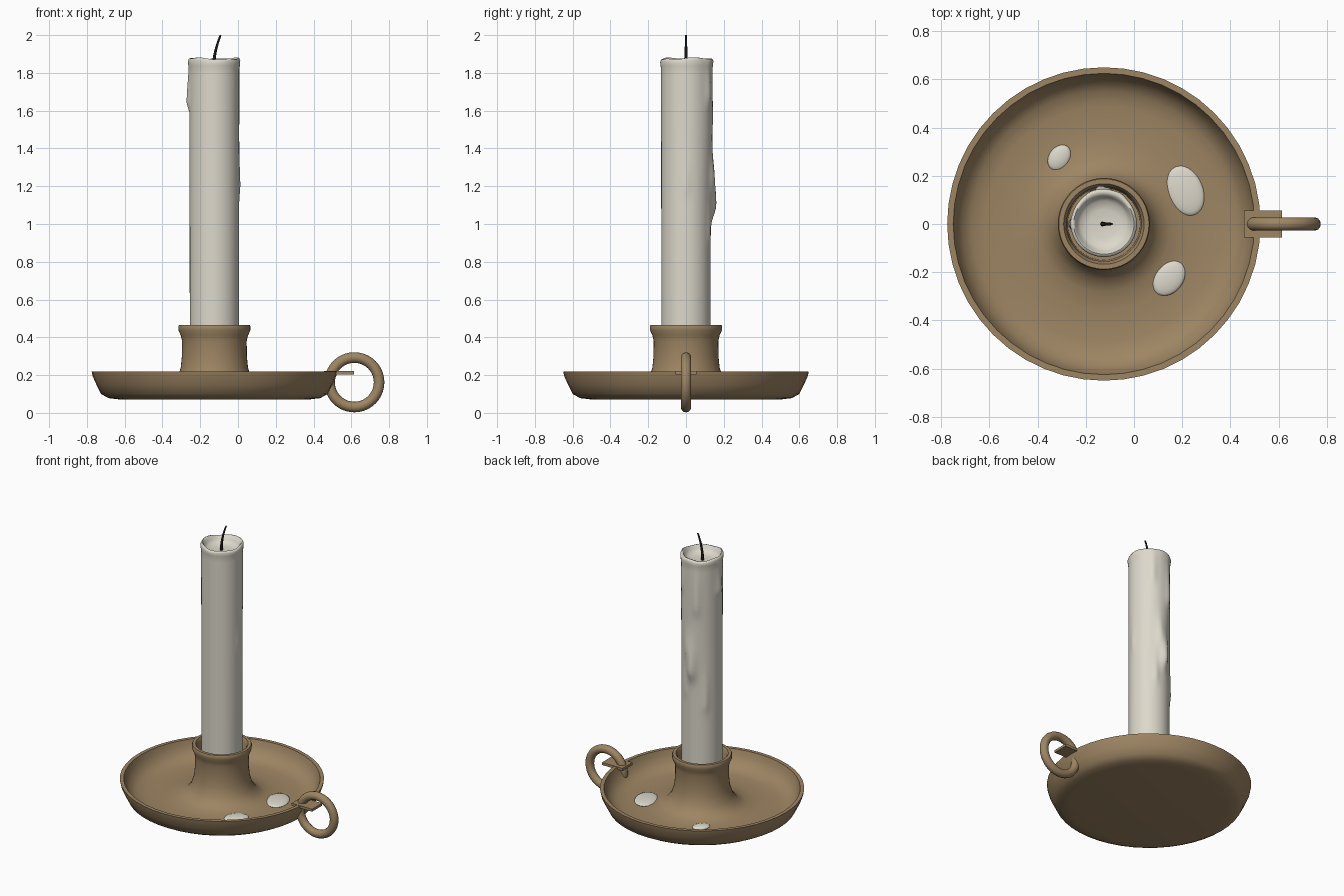
import bpy, bmesh, math
from mathutils import Vector, Matrix

if "Cube" in bpy.data.objects:
    bpy.data.objects.remove(bpy.data.objects["Cube"], do_unlink=True)

AXIS_X = -0.125


def make_material(name, rgb):
    m = bpy.data.materials.new(name)
    m.use_nodes = True
    m.diffuse_color = (*rgb, 1)
    m.node_tree.nodes["Principled BSDF"].inputs["Base Color"].default_value = (*rgb, 1)
    return m


brass = make_material("aged brass", (0.34, 0.235, 0.125))
wax = make_material("ivory wax", (0.72, 0.69, 0.60))
char = make_material("charred wick", (0.03, 0.028, 0.02))


def finish(bm, name, mat, angle=40):
    bmesh.ops.recalc_face_normals(bm, faces=bm.faces)
    me = bpy.data.meshes.new(name)
    bm.to_mesh(me)
    bm.free()
    ob = bpy.data.objects.new(name, me)
    bpy.context.collection.objects.link(ob)
    me.materials.append(mat)
    bpy.ops.object.select_all(action="DESELECT")
    ob.select_set(True)
    bpy.context.view_layer.objects.active = ob
    bpy.ops.object.shade_smooth_by_angle(angle=math.radians(angle))
    return ob


def lathe(profile, segments, shape=lambda r, z, a: (r, z)):
    """Revolve (radius, z) points; shape may displace each point by its angle."""
    bm = bmesh.new()
    rings = []
    for r, z in profile:
        if r == 0:
            rings.append([bm.verts.new((AXIS_X, 0, z))] * segments)
            continue
        ring = []
        for i in range(segments):
            a = math.tau * i / segments
            rr, zz = shape(r, z, a)
            ring.append(bm.verts.new((AXIS_X + rr * math.cos(a), rr * math.sin(a), zz)))
        rings.append(ring)
    for lo, hi in zip(rings, rings[1:]):
        for i in range(segments):
            j = (i + 1) % segments
            quad = [lo[i], lo[j], hi[j], hi[i]]
            bm.faces.new(list(dict.fromkeys(quad)))
    return bm


def tube(name, points, radii, mat, sides=10):
    """Round tube through points lying in the xz plane."""
    bm = bmesh.new()
    rings = []
    for k, p in enumerate(points):
        t = (points[min(k + 1, len(points) - 1)] - points[max(k - 1, 0)]).normalized()
        n = Vector((t.z, 0, -t.x))
        rings.append([bm.verts.new(p + radii[k] * (math.cos(math.tau * i / sides) * n
                      + math.sin(math.tau * i / sides) * Vector((0, 1, 0)))) for i in range(sides)])
    for lo, hi in zip(rings, rings[1:]):
        for i in range(sides):
            j = (i + 1) % sides
            bm.faces.new((lo[i], lo[j], hi[j], hi[i]))
    bm.faces.new(rings[0])
    bm.faces.new(rings[-1])
    return finish(bm, name, mat)


# Dish with its flared candle socket
holder = [(0, .07), (.5, .071), (.56, .078), (.6, .1), (.625, .15), (.645, .195), (.65, .22),
          (.625, .22), (.615, .185), (.59, .14), (.55, .112), (.49, .1), (.36, .1), (.28, .11),
          (.23, .135), (.197, .18), (.178, .24), (.172, .3), (.171, .38), (.178, .41),
          (.19, .437), (.191, .458), (.187, .466), (.167, .466), (.155, .445), (.15, .3), (0, .3)]
finish(lathe(holder, 48), "dish_and_socket", brass)

# Candle with runs of wax: angle, height, angular width, height above/below, bulge
RUNS = [(95, 1.10, 13, .18, .07, .030), (80, 1.25, 9, .12, .08, .014), (180, 1.64, 11, .16, .03, .015),
        (110, 1.55, 10, .25, .06, .012), (0, 1.20, 8, .12, .05, .006), (60, 1.68, 9, .18, .05, .010),
        (135, .86, 9, .2, .05, .008), (70, .95, 8, .2, .05, .007)]


def drip(r, z, a):
    deg = math.degrees(a)
    if r > .12:
        # The back of the candle is a little fuller near the top
        r += .008 * max(0, math.sin(a)) ** 3 * min(1, max(0, (z - 1.1) / .4))
        for ang, h, width, up, down, bulge in RUNS:
            da = (deg - ang + 180) % 360 - 180
            dz = (z - h) / (up if z > h else down)
            r += bulge * math.exp(-(da / width) ** 2 - dz * dz)
    if z > 1.855:
        z += .004 * math.sin(2 * a + .6) + .003 * math.sin(5 * a)
    return r, z


body = [(.13 + .002 * (i / 60), .3 + 1.52 * i / 60) for i in range(61)]
top = [(.135, 1.84), (.137, 1.862), (.133, 1.873), (.125, 1.876), (.119, 1.87),
       (.112, 1.85), (.095, 1.832), (.06, 1.824), (0, 1.822)]
finish(lathe([(0, .3)] + body + top, 64, drip), "candle", wax, 60)

# Curved wick
steps = 12
path = [Vector((-.13 + .038 * (i / steps) ** 2, 0, 1.815 + .185 * i / steps)) for i in range(steps + 1)]
tube("wick", path, [.010 - .005 * i / steps for i in range(steps + 1)], char, 8)

# Spilled wax on the dish: x, y, half length, half width, turn
for n, (x, y, a, b, turn) in enumerate([(-.31, .275, .058, .043, 55), (.213, .138, .107, .073, 112),
                                        (.145, -.225, .08, .059, 52)]):
    bm = bmesh.new()
    bmesh.ops.create_uvsphere(bm, u_segments=28, v_segments=12, radius=1)
    bmesh.ops.transform(bm, verts=bm.verts, matrix=Matrix.Translation((x, y, .102))
                        @ Matrix.Rotation(math.radians(turn), 4, "Z") @ Matrix.Diagonal((a, b, .016, 1)))
    finish(bm, f"wax_spill_{n + 1}", wax, 60)

# Finger ring, and the flat tab that joins it to the rim
bpy.ops.mesh.primitive_torus_add(location=(.616, 0, .162), rotation=(math.pi / 2, 0, 0),
                                 major_segments=40, minor_segments=14,
                                 major_radius=.131, minor_radius=.028)
ring = bpy.context.object
ring.name = "finger_ring"
ring.data.materials.append(brass)
bpy.ops.object.shade_smooth_by_angle(angle=math.radians(60))

bm = bmesh.new()
bmesh.ops.create_cube(bm, size=1, matrix=Matrix.Translation((.535, 0, .213))
                      @ Matrix.Diagonal((.158, .11, .018, 1)))
finish(bm, "ring_tab", brass, 30)
